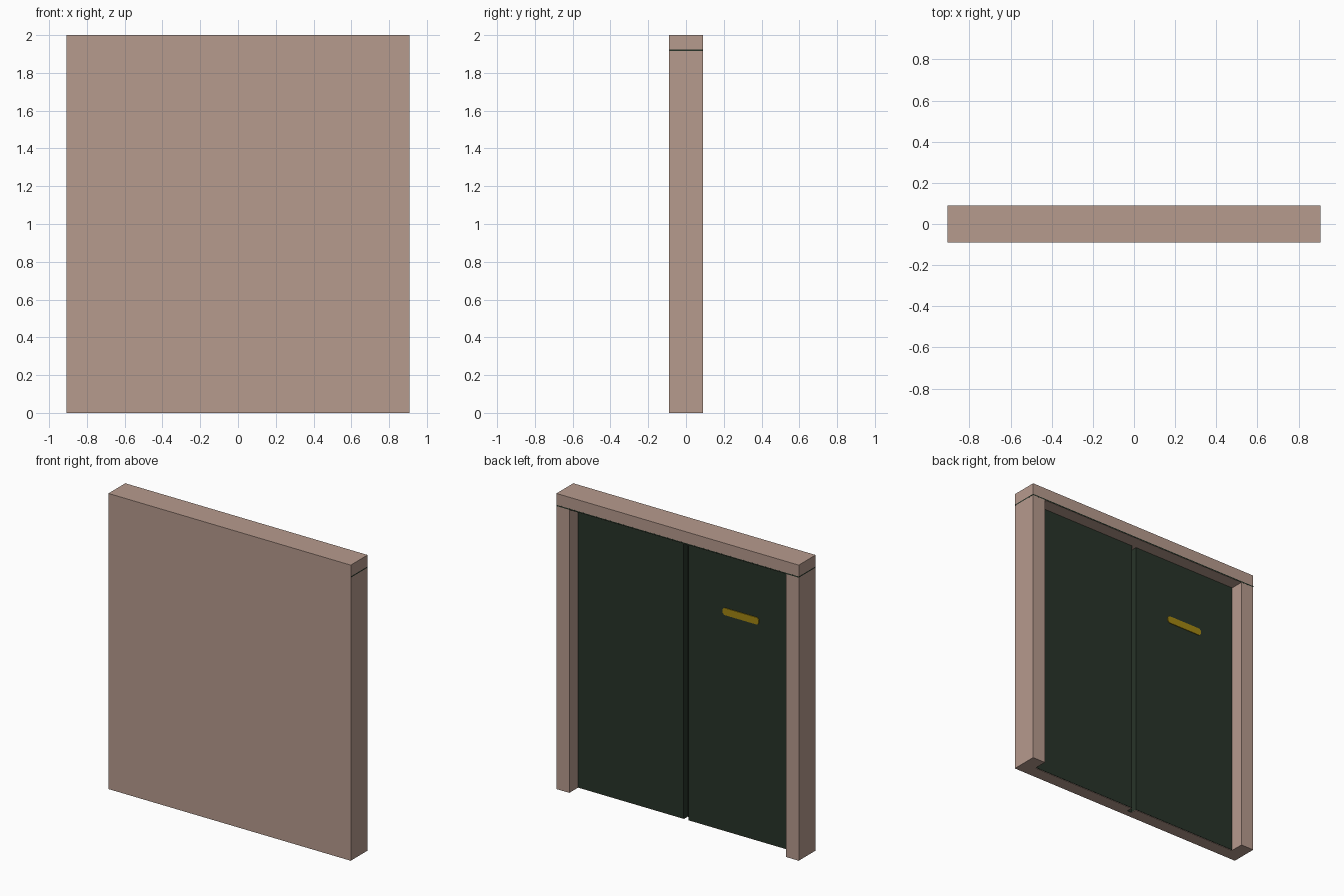
import bpy, bmesh

if "Cube" in bpy.data.objects:
    bpy.data.objects.remove(bpy.data.objects["Cube"])


def material(name, rgb):
    m = bpy.data.materials.new(name)
    m.diffuse_color = (*rgb, 1)
    m.use_nodes = True
    m.node_tree.nodes["Principled BSDF"].inputs["Base Color"].default_value = m.diffuse_color
    return m


brown = material("dusty_brown", (0.47, 0.325, 0.268))
green = material("dark_green", (0.021, 0.034, 0.022))
brass = material("brass_yellow", (0.36, 0.24, 0.006))


def box(name, x, y, z, mat):
    """Box spanning the given (low, high) ranges."""
    bm = bmesh.new()
    bmesh.ops.create_cube(bm, size=1)
    for v in bm.verts:
        for i, (lo, hi) in enumerate((x, y, z)):
            v.co[i] = hi if v.co[i] > 0 else lo
    me = bpy.data.meshes.new(name)
    bm.to_mesh(me)
    bm.free()
    ob = bpy.data.objects.new(name, me)
    me.materials.append(mat)
    bpy.context.collection.objects.link(ob)
    return ob


W, D, H = 0.907, 0.09, 2.0      # half width, half depth, height
INNER, HEAD, GAP = 0.81, 1.914, 0.017

# frame: backing panel, lintel and the thin seam around the lintel
box("backing_panel", (-INNER, INNER), (-D, -0.045), (0, HEAD), brown)
box("lintel", (-W, W), (-D, D), (HEAD, H), brown)
box("lintel_seam", (-W - .0004, W + .0004), (-D + .002, D + .0004),
    (HEAD + .001, HEAD + .009), green)
box("door_groove", (-GAP, GAP), (-0.046, -0.043), (0, HEAD), green)

# mirrored jambs, door leaves and sills
for side, s in (("left", -1), ("right", 1)):
    def span(a, b):
        return tuple(sorted((s * a, s * b)))
    box(side + "_jamb", span(INNER, W), (-D, D), (0, HEAD), brown)
    box(side + "_door", span(GAP, INNER), (-0.045, 0), (0.003, HEAD), green)
    box(side + "_sill", span(GAP, INNER), (-0.045, -0.003), (0, 0.003), brown)

# letter plate with clipped corners
plate = box("letter_plate", (-0.547, -0.277), (-0.002, 0.005), (1.465, 1.513), brass)
bm = bmesh.new()
bm.from_mesh(plate.data)
edges = [e for e in bm.edges if abs(e.verts[0].co.y - e.verts[1].co.y) > 0.001]
bmesh.ops.bevel(bm, geom=edges, offset=0.012, segments=1, affect='EDGES')
bm.to_mesh(plate.data)
bm.free()
